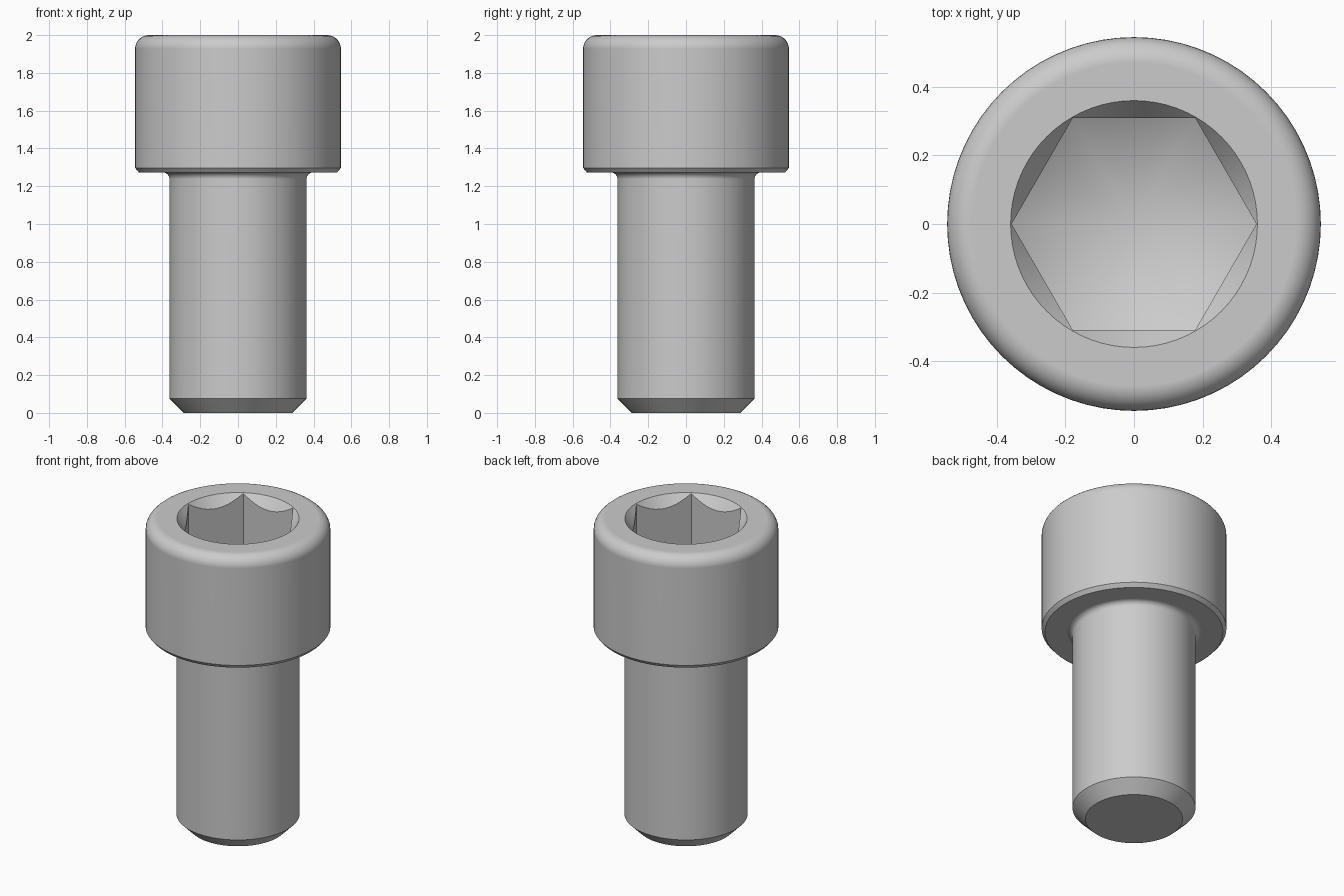
import bpy, bmesh, math

cube = bpy.data.objects.get("Cube")
if cube:
    bpy.data.objects.remove(cube, do_unlink=True)

SEGMENTS = 72
HEAD_R, SHANK_R, HEAD_Z, TOP = 0.545, 0.363, 1.273, 2.0
HEX_R, SOCKET_Z = 0.357, 1.636

steel = bpy.data.materials.new("grey_steel")
steel.use_nodes = True
steel.diffuse_color = (0.6, 0.6, 0.6, 1)
steel.node_tree.nodes["Principled BSDF"].inputs["Base Color"].default_value = (0.6, 0.6, 0.6, 1)


def revolve(name, profile, segments=SEGMENTS):
    """Turn an (r, z) profile, listed bottom to top, into a closed solid."""
    bm = bmesh.new()
    rings = []
    for r, z in profile:
        if r == 0:
            rings.append([bm.verts.new((0, 0, z))])
            continue
        angles = [2 * math.pi * i / segments for i in range(segments)]
        rings.append([bm.verts.new((r * math.cos(a), r * math.sin(a), z)) for a in angles])
    for low, high in zip(rings, rings[1:]):
        for i in range(segments):
            j = (i + 1) % segments
            if len(low) == 1:
                bm.faces.new((low[0], high[j], high[i]))
            else:
                bm.faces.new((low[i], low[j], high[j], high[i]))
    if len(rings[0]) > 1:
        bm.faces.new(rings[0][::-1])
    bm.faces.new(rings[-1])
    bmesh.ops.recalc_face_normals(bm, faces=bm.faces)
    mesh = bpy.data.meshes.new(name)
    bm.to_mesh(mesh)
    bm.free()
    mesh.materials.append(steel)
    obj = bpy.data.objects.new(name, mesh)
    bpy.context.collection.objects.link(obj)
    return obj


def arc(cx, cz, radius, start, end, steps=8):
    angles = [math.radians(start + (end - start) * i / steps) for i in range(steps + 1)]
    return [(cx + radius * math.cos(a), cz + radius * math.sin(a)) for a in angles]


def combine(target, tool, operation):
    """Apply a boolean and remove the tool."""
    bpy.context.view_layer.objects.active = target
    mod = target.modifiers.new("cut", 'BOOLEAN')
    mod.object, mod.operation, mod.solver = tool, operation, 'EXACT'
    bpy.ops.object.modifier_apply(modifier=mod.name)
    bpy.data.objects.remove(tool, do_unlink=True)


# Shank with chamfered tip, neck fillet, head with rounded top rim
fillet, rim = 0.035, 0.073
profile = [(0.287, 0), (SHANK_R, 0.076)]
profile += arc(SHANK_R + fillet, HEAD_Z - fillet, fillet, 180, 90, 6)
profile += [(0.525, HEAD_Z), (HEAD_R, HEAD_Z + 0.024)]
profile += arc(HEAD_R - rim, TOP - rim, rim, 0, 90)
screw = revolve("socket_head_screw", profile)

# Hexagonal socket with a conical drilled floor
slope = math.tan(math.radians(30))
socket = revolve("socket_cutter", [(0, SOCKET_Z - HEX_R * slope),
                                   (0.45, SOCKET_Z + (0.45 - HEX_R) * slope),
                                   (0.45, TOP + 0.1)])
hexagon = revolve("hexagon_cutter", [(HEX_R, 1.2), (HEX_R, TOP + 0.05)], 6)
combine(socket, hexagon, 'INTERSECT')
combine(screw, socket, 'DIFFERENCE')

# Countersunk lead-in that scallops the socket walls
rise, run = 0.065, 0.049
countersink = revolve("countersink_cutter", [(0.36 - 2 * run, TOP - 2 * rise),
                                             (0.36 + run, TOP + rise)])
combine(screw, countersink, 'DIFFERENCE')

# Smooth turned surfaces, crisp machined edges
bpy.ops.object.select_all(action='DESELECT')
screw.select_set(True)
bpy.context.view_layer.objects.active = screw
bpy.ops.object.shade_smooth_by_angle(angle=math.radians(28))
weighted = screw.modifiers.new("weighted_normals", 'WEIGHTED_NORMAL')
weighted.keep_sharp = True
